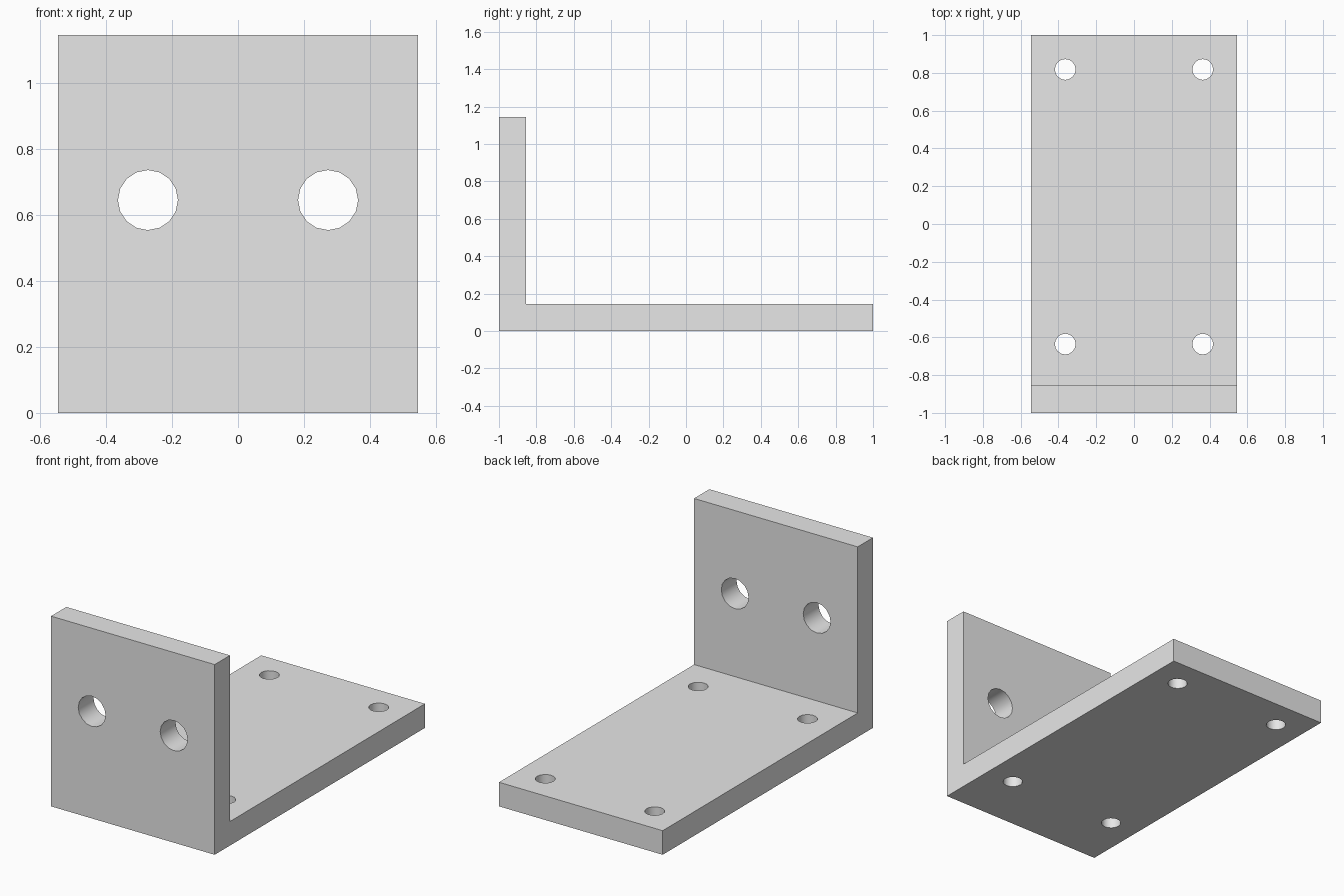
import bpy
import bmesh
from math import pi

cube = bpy.data.objects.get("Cube")
if cube:
    bpy.data.objects.remove(cube, do_unlink=True)

HALF_W, HALF_L = 0.545, 1.0
THICK, HEIGHT = 0.145, 1.145
SIDES = 16

grey = bpy.data.materials.new("light grey")
grey.use_nodes = True
grey.diffuse_color = (0.8, 0.8, 0.8, 1)
grey.node_tree.nodes["Principled BSDF"].inputs["Base Color"].default_value = grey.diffuse_color

# L-shaped side profile, extruded across the width
profile = [(-HALF_L, 0), (HALF_L, 0), (HALF_L, THICK),
           (-HALF_L + THICK, THICK), (-HALF_L + THICK, HEIGHT), (-HALF_L, HEIGHT)]
bm = bmesh.new()
side = bm.faces.new([bm.verts.new((-HALF_W, y, z)) for y, z in profile])
extruded = bmesh.ops.extrude_face_region(bm, geom=[side])["geom"]
bmesh.ops.translate(bm, vec=(2 * HALF_W, 0, 0),
                    verts=[v for v in extruded if isinstance(v, bmesh.types.BMVert)])
bmesh.ops.recalc_face_normals(bm, faces=bm.faces)
mesh = bpy.data.meshes.new("angle_bracket")
bm.to_mesh(mesh)
bm.free()
mesh.materials.append(grey)
bracket = bpy.data.objects.new("angle_bracket", mesh)
bpy.context.collection.objects.link(bracket)


def drill(radius, location, rotation=(0, 0, 0)):
    """Cut one round through-hole in the bracket."""
    bpy.ops.mesh.primitive_cylinder_add(vertices=SIDES, radius=radius, depth=4 * THICK,
                                        location=location, rotation=rotation)
    cutter = bpy.context.object
    cutter.name = "hole_cutter"
    cutter.hide_render = True
    cutter.data.materials.append(grey)
    cut = bracket.modifiers.new("hole", 'BOOLEAN')
    cut.operation = 'DIFFERENCE'
    cut.solver = 'EXACT'
    cut.object = cutter
    bpy.context.view_layer.objects.active = bracket
    bpy.ops.object.modifier_apply(modifier=cut.name)
    bpy.data.objects.remove(cutter, do_unlink=True)


for s in (-1, 1):
    # Large holes in the upright plate
    drill(0.091, (s * 0.273, -HALF_L + THICK / 2, 0.645), (pi / 2, 0, 0))
    # Small screw holes in the base plate
    for y in (-0.636, 0.818):
        drill(0.055, (s * 0.364, y, THICK / 2))

# Smooth hole walls, sharp plate edges
bpy.ops.object.select_all(action='DESELECT')
bracket.select_set(True)
bpy.context.view_layer.objects.active = bracket
bpy.ops.object.shade_smooth_by_angle(angle=pi / 6)
